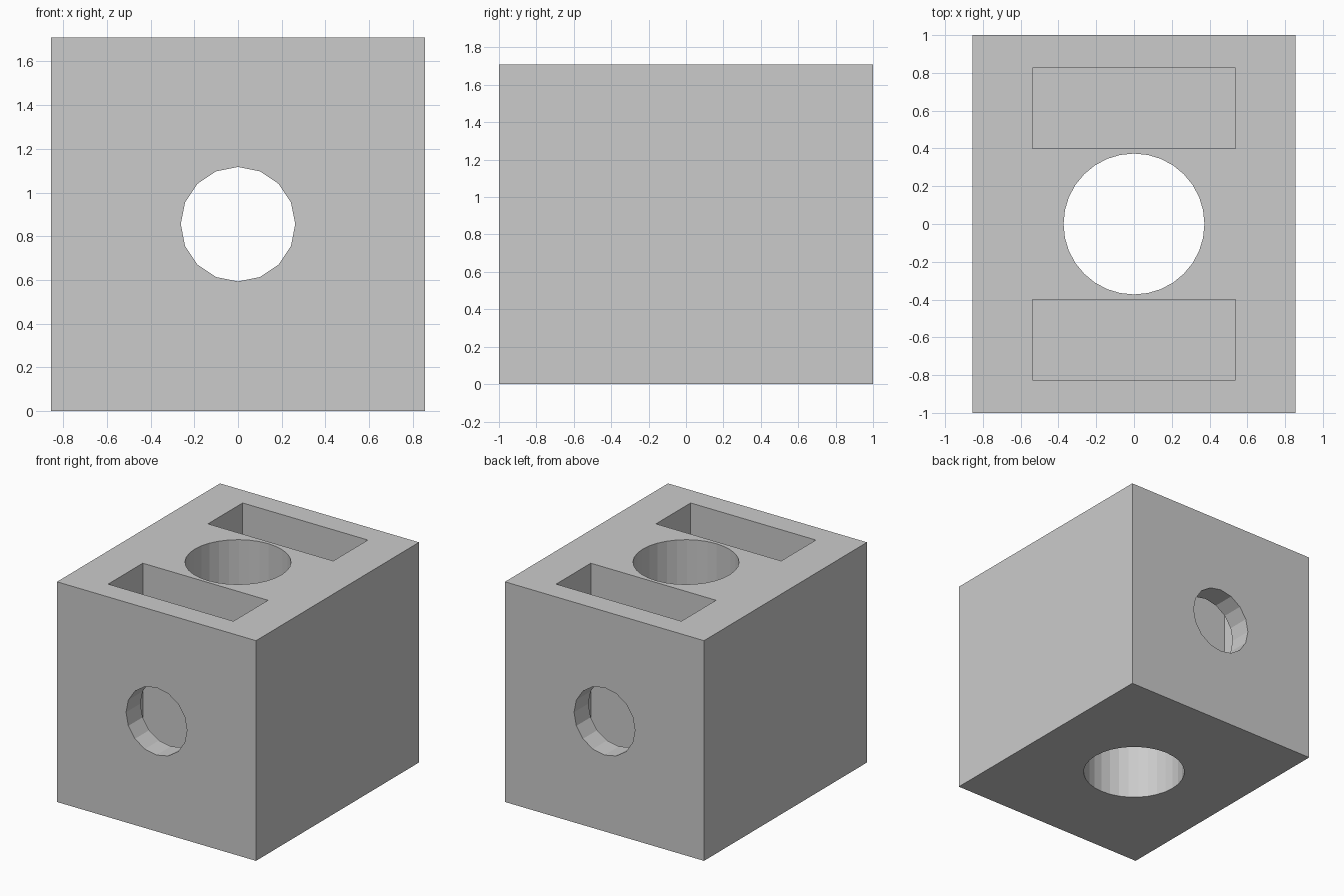
import bpy
from math import radians

cube = bpy.data.objects.get("Cube")
if cube:
    bpy.data.objects.remove(cube, do_unlink=True)

WIDTH, DEPTH, HEIGHT = 1.71, 2.0, 1.71
POCKET_FLOOR = 0.17

grey = bpy.data.materials.new("plain grey")
grey.use_nodes = True
colour = (0.6, 0.6, 0.6, 1)
grey.diffuse_color = colour
grey.node_tree.nodes["Principled BSDF"].inputs["Base Color"].default_value = colour


def box(name, size, centre):
    bpy.ops.mesh.primitive_cube_add(size=1, location=centre)
    ob = bpy.context.object
    ob.name = name
    ob.scale = size
    bpy.ops.object.transform_apply(location=True, rotation=True, scale=True)
    ob.data.materials.append(grey)
    return ob


def rod(name, radius, sides, length, tilt=0):
    bpy.ops.mesh.primitive_cylinder_add(
        vertices=sides, radius=radius, depth=length,
        location=(0, 0, HEIGHT / 2), rotation=(tilt, 0, 0))
    ob = bpy.context.object
    ob.name = name
    bpy.ops.object.transform_apply(location=True, rotation=True, scale=True)
    ob.data.materials.append(grey)
    return ob


# Solid block
block = box("block", (WIDTH, DEPTH, HEIGHT), (0, 0, HEIGHT / 2))

# Round bores: one vertical, one front to back
cutters = [rod("vertical_bore", 0.373, 32, 3),
           rod("cross_bore", 0.262, 16, 3, radians(90))]

# Deep rectangular pockets, open at the top
top = HEIGHT + 0.2
for side, label in ((-1, "front"), (1, "back")):
    cutters.append(box(label + "_pocket", (1.076, 0.425, top - POCKET_FLOOR),
                       (0, side * 0.6125, (top + POCKET_FLOOR) / 2)))

# Cut every opening, then discard the cutters
bpy.ops.object.select_all(action='DESELECT')
block.select_set(True)
bpy.context.view_layer.objects.active = block
for cutter in cutters:
    cutter.hide_render = True
    mod = block.modifiers.new(cutter.name, 'BOOLEAN')
    mod.operation = 'DIFFERENCE'
    mod.solver = 'EXACT'
    mod.object = cutter
    bpy.ops.object.modifier_apply(modifier=mod.name)
    bpy.data.objects.remove(cutter, do_unlink=True)
